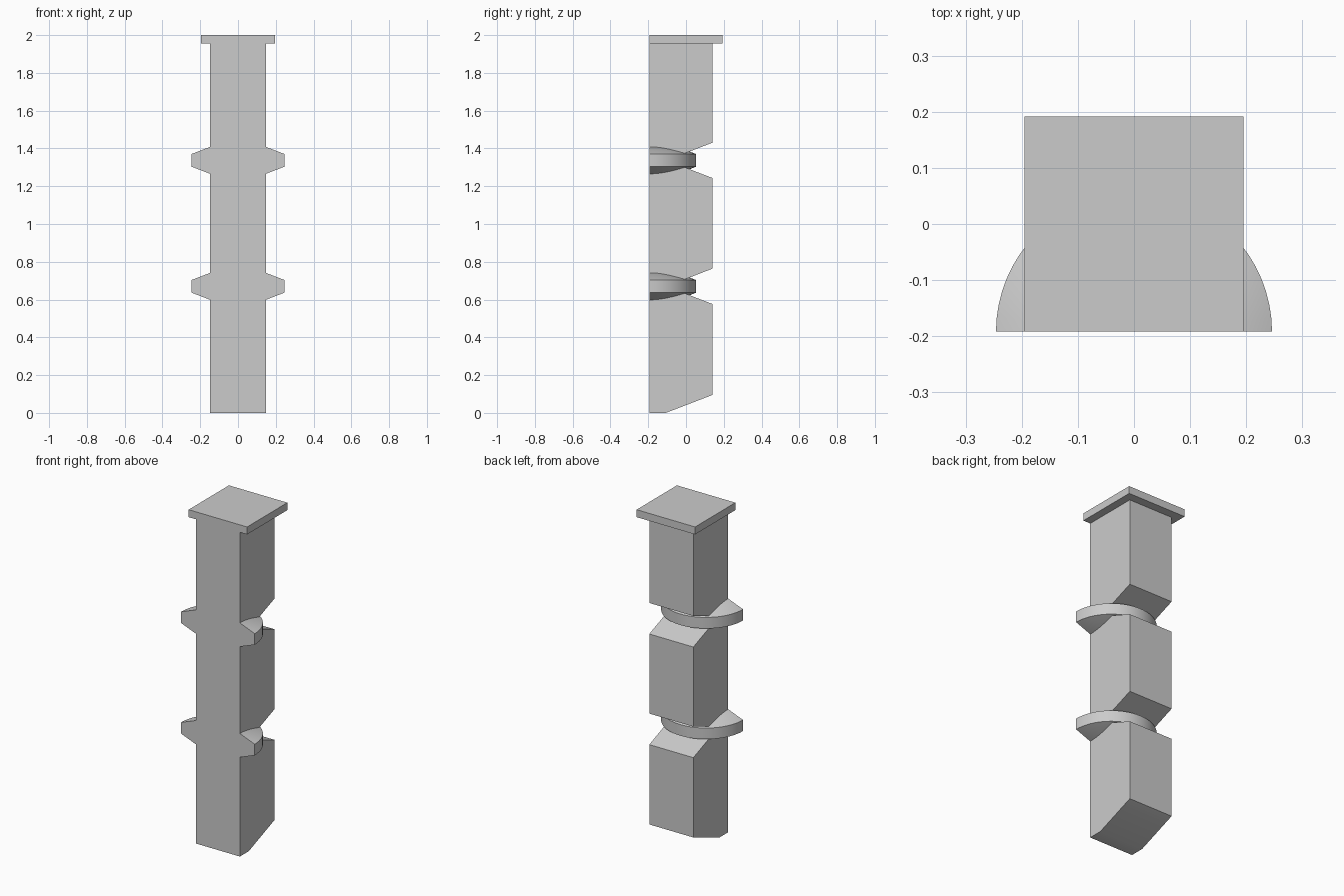
import bpy
import bmesh
import math

cube = bpy.data.objects.get("Cube")
if cube:
    bpy.data.objects.remove(cube, do_unlink=True)

grey = bpy.data.materials.new("plain_grey")
grey.use_nodes = True
colour = (0.6, 0.6, 0.6, 1)
grey.diffuse_color = colour
grey.node_tree.nodes["Principled BSDF"].inputs["Base Color"].default_value = colour

FRONT, BACK = -0.192, 0.14
HALF_WIDTH = 0.147
SLOPE = 0.385
COLLAR_HEIGHTS = (0.67, 1.337)
POST_TOP = 1.955


def finish(name, bm):
    """Turn the bmesh into a shaded object with the grey material."""
    bmesh.ops.recalc_face_normals(bm, faces=bm.faces)
    mesh = bpy.data.meshes.new(name)
    bm.to_mesh(mesh)
    bm.free()
    mesh.materials.append(grey)
    obj = bpy.data.objects.new(name, mesh)
    bpy.context.collection.objects.link(obj)
    bpy.ops.object.select_all(action="DESELECT")
    obj.select_set(True)
    bpy.context.view_layer.objects.active = obj
    bpy.ops.object.shade_smooth_by_angle(angle=math.radians(30))
    return obj


def extrude_profile(name, profile, half_width):
    """Extrude a side profile of (y, z) points across x."""
    bm = bmesh.new()
    face = bm.faces.new([bm.verts.new((-half_width, y, z)) for y, z in profile])
    new = bmesh.ops.extrude_face_region(bm, geom=[face], use_keep_orig=True)["geom"]
    verts = [v for v in new if isinstance(v, bmesh.types.BMVert)]
    bmesh.ops.translate(bm, verts=verts, vec=(2 * half_width, 0, 0))
    return finish(name, bm)


def half_collar(name, height, radius=0.246, rim=0.0335):
    """Half of a double cone with a flat rim, cut flush with the front."""
    bm = bmesh.new()
    peak = rim + SLOPE * radius
    points = [(0, peak), (radius, rim), (radius, -rim), (0, -peak)]
    verts = [bm.verts.new((r, FRONT, height + z)) for r, z in points]
    edges = [bm.edges.new(pair) for pair in zip(verts, verts[1:])]
    bmesh.ops.spin(bm, geom=verts + edges, cent=(0, FRONT, 0), axis=(0, 0, 1),
                   angle=math.pi, steps=32)
    bmesh.ops.remove_doubles(bm, verts=bm.verts, dist=0.0001)
    bmesh.ops.holes_fill(bm, edges=[e for e in bm.edges if e.is_boundary], sides=0)
    return finish(name, bm)


# Post with a sloped foot and a tapered notch behind each collar
notch_y, notch_half = -0.02, 0.0935
inner_half = notch_half - SLOPE * (BACK - notch_y)
profile = [(FRONT, 0), (-0.107, 0), (BACK, 0.095)]
for z in COLLAR_HEIGHTS:
    profile += [(BACK, z - notch_half), (notch_y, z - inner_half),
                (notch_y, z + inner_half), (BACK, z + notch_half)]
profile += [(BACK, POST_TOP), (FRONT, POST_TOP)]
extrude_profile("post", profile, HALF_WIDTH)

# Collars
for label, z in zip(("lower", "upper"), COLLAR_HEIGHTS):
    half_collar(label + "_collar", z)

# Flat cap
cap = [(FRONT, POST_TOP), (0.192, POST_TOP), (0.192, 2), (FRONT, 2)]
extrude_profile("cap", cap, 0.195)
